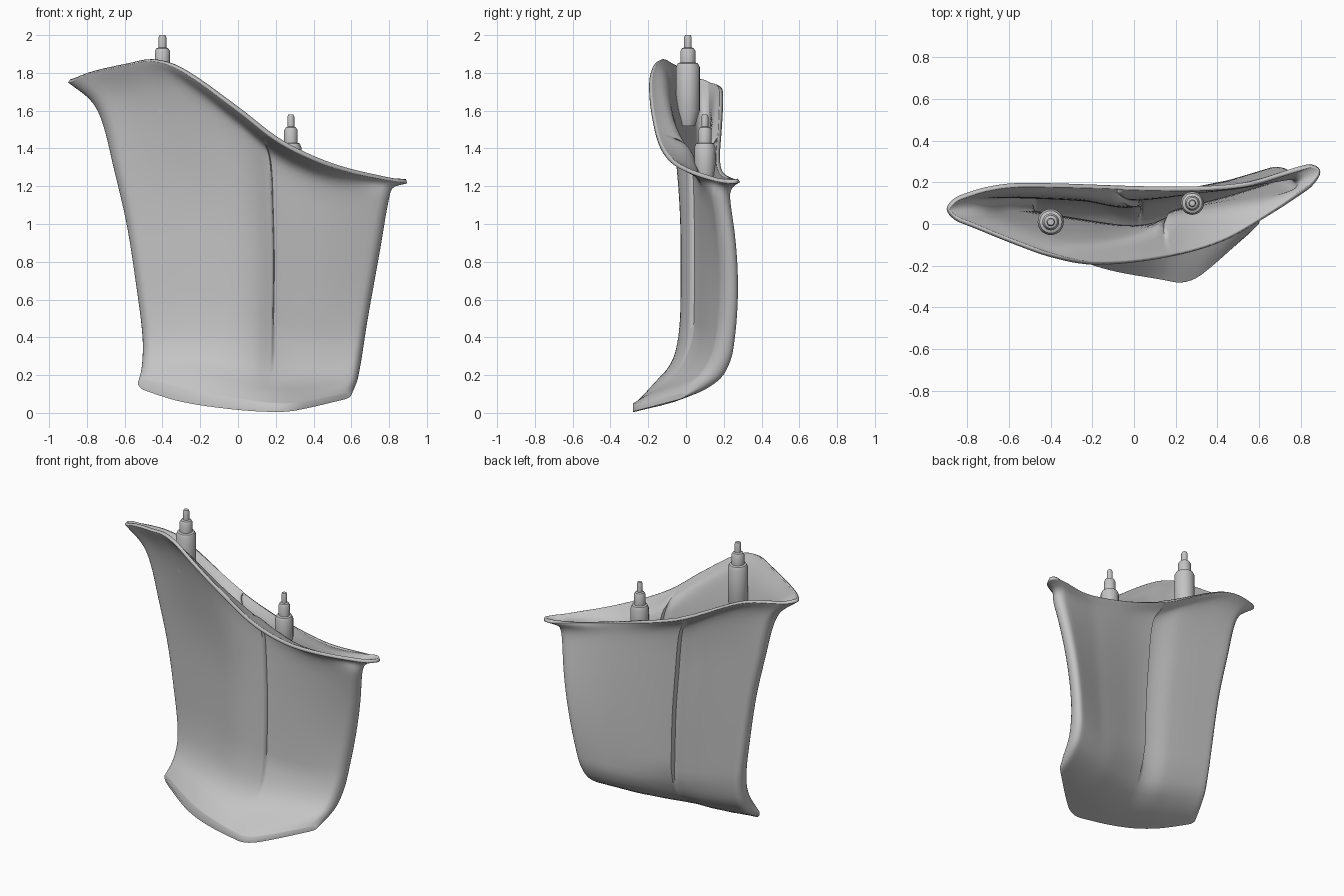
import bpy, bmesh, math

if "Cube" in bpy.data.objects:
    bpy.data.objects.remove(bpy.data.objects["Cube"])

mat = bpy.data.materials.new("plain_grey")
mat.use_nodes = True
GREY = (0.55, 0.55, 0.55, 1)
mat.diffuse_color = GREY
mat.node_tree.nodes["Principled BSDF"].inputs["Base Color"].default_value = GREY


def curve(*pts):
    """Smooth function through (key, value) points."""
    def slope(i):
        a, b = pts[max(i - 1, 0)], pts[min(i + 1, len(pts) - 1)]
        return (b[1] - a[1]) / (b[0] - a[0])

    def f(k):
        i = 0
        while i < len(pts) - 2 and k > pts[i + 1][0]:
            i += 1
        (k0, v0), (k1, v1) = pts[i], pts[i + 1]
        d = k1 - k0
        t = (k - k0) / d
        return ((1 + 2 * t) * (1 - t) ** 2 * v0 + t * (1 - t) ** 2 * d * slope(i)
                + t * t * (3 - 2 * t) * v1 + t * t * (t - 1) * d * slope(i + 1))
    return f


def clamp(v):
    return max(0.0, min(1.0, v))


# Side edges, by relative height
x_low = curve((0, -.53), (.05, -.51), (.15, -.505), (.33, -.54), (.53, -.59),
              (.72, -.66), (.87, -.72), (.94, -.78), (1, -.9))
x_high = curve((0, .6), (.08, .635), (.35, .685), (.7, .755), (.95, .805), (.985, .83), (1, .895))

# Foot edge, walls and rim, by position across the width
foot_y = curve((0, -.04), (.3, -.2), (.6, -.27), (.68, -.28), (.76, -.24), (1, .0))
foot_z = curve((0, .13), (.2, .06), (.45, .018), (.65, .005), (.75, .015), (1, .08))
foot_lip = curve((0, .055), (.2, .075), (.45, .06), (.65, .045), (1, .03))
wall_front = curve((0, .05), (.3, -.012), (.43, -.03), (.52, -.018), (.6, .022), (.8, .1), (1, .19))
wall_back = curve((0, .15), (.3, .13), (.455, .1), (.75, .19), (1, .285))
rim_front_y = curve((0, .03), (.06, -.01), (.17, -.09), (.28, -.16), (.39, -.195), (.56, -.17),
                    (.73, -.09), (.87, .05), (1, .205))
rim_back_y = curve((0, .115), (.1, .175), (.2, .197), (.6, .18), (.8, .2), (.95, .28), (1, .295))
rim_front_z = curve((0, 1.75), (.06, 1.795), (.17, 1.84), (.25, 1.863), (.335, 1.81),
                    (.5, 1.6), (.615, 1.44), (.73, 1.335), (.84, 1.27), (1, 1.215))
rim_back_z = curve((0, 1.75), (.18, 1.7), (.466, 1.44), (.77, 1.28), (1, 1.215))

# How strongly the foot and rim pull on each wall, by relative height
foot_pull = {1: curve((0, 1), (.04, .71), (.08, .39), (.13, .17), (.2, .05), (.3, 0), (1, 0)),
             -1: curve((0, 1), (.03, .6), (.06, .35), (.1, .15), (.16, .04), (.22, 0), (1, 0))}
soft_flare = curve((0, 0), (.5, 0), (.65, .1), (.8, .36), (.9, .61), (.97, .85), (1, 1))
sharp_flare = curve((0, 0), (.8, 0), (.9, .04), (.95, .18), (.98, .5), (1, 1))
back_flare = curve((0, 0), (.7, 0), (.8, .04), (.9, .22), (.96, .55), (1, 1))
SLIT, CREASE = .595, .455


def surface(s, h, side):
    """Point on the front (side 1) or back (side -1) wall, before end rounding."""
    fade = clamp((h - .12) / .15)
    sharp = clamp((s - .25) / .33)
    sharp_pull = sharp_flare(h)
    if side == 1:
        wall = wall_front(s) + (.022 * fade * clamp(1 - (s - SLIT) / .4) if s > SLIT else 0)
        rim_y, rim_z, base = rim_front_y(s), rim_front_z(s), foot_z(s) + foot_lip(s)
        pull = soft_flare(h) + (sharp_pull - soft_flare(h)) * sharp
    else:
        wall = wall_back(s)
        if s > CREASE:
            wall += .033 * fade * clamp(1 - (s - CREASE) / .35)
        rim_y, rim_z, base = rim_back_y(s), rim_back_z(s), foot_z(s)
        pull = back_flare(h) + (sharp_pull - back_flare(h)) * sharp
    # The far end bows: fullest at mid height, leaning forward above and below
    wall -= .3 * s ** 4 * (h - .52) ** 2
    y = wall + (foot_y(s) - wall) * foot_pull[side](h) + (rim_y - wall) * pull
    x = x_low(h) + (x_high(h) - x_low(h)) * s
    return x, y, base + (rim_z - base) * h


def rounded(s, h, side):
    """Wall point with front and back meeting in a round at both ends."""
    x, y, z = surface(s, h, side)
    other = surface(s, h, -side)
    d = clamp(1 - min(s, 1 - s) / .035)
    k = math.sqrt(1 - d * d)
    mid_y, mid_z = (y + other[1]) / 2, (z + other[2]) / 2
    return x, mid_y + (y - mid_y) * k, mid_z + (z - mid_z) * k


# Holder: flat pocket with a forward foot and flared rim
inner = [.035 + .93 * i / 44 for i in range(45)]
round_end = [.035 * (1 - math.cos(math.pi / 2 * i / 5)) for i in range(1, 5)]
columns = sorted(inner + round_end + [1 - s for s in round_end]
                 + [SLIT - .002, SLIT + .002, CREASE - .002, CREASE + .002])
levels = [(1 - math.cos(math.pi * i / 40)) / 2 for i in range(41)]
bm = bmesh.new()
rings = []
for h in levels:
    pts = [rounded(s, h, 1) for s in columns] + [rounded(1, h, 1)]
    pts += [rounded(s, h, -1) for s in reversed(columns)] + [rounded(0, h, 1)]
    rings.append([bm.verts.new(p) for p in pts])
n = len(rings[0])
for low, high in zip(rings, rings[1:]):
    for i in range(n):
        j = (i + 1) % n
        bm.faces.new((low[i], low[j], high[j], high[i]))

# Closed foot edge
bottom, m = rings[0], len(columns)
for i in range(m - 1):
    bm.faces.new((bottom[i + 1], bottom[i], bottom[2 * m - i], bottom[2 * m - 1 - i]))
bm.faces.new((bottom[m - 1], bottom[m + 1], bottom[m]))
bm.faces.new((bottom[0], bottom[n - 1], bottom[n - 2]))


def finish(name, bm, angle):
    mesh = bpy.data.meshes.new(name)
    bm.to_mesh(mesh)
    bm.free()
    mesh.materials.append(mat)
    obj = bpy.data.objects.new(name, mesh)
    bpy.context.collection.objects.link(obj)
    bpy.ops.object.select_all(action='DESELECT')
    obj.select_set(True)
    bpy.context.view_layer.objects.active = obj
    bpy.ops.object.shade_smooth_by_angle(angle=math.radians(angle))
    return obj


holder = finish("holder", bm, 60)
shell = holder.modifiers.new("wall_thickness", 'SOLIDIFY')
shell.thickness = .022
shell.offset = -1


# Stepped pins standing in the pocket
def pin(name, x, y, profile, sides=28):
    bm = bmesh.new()
    rings = []
    for r, z in profile:
        rings.append([bm.verts.new((x + r * math.cos(2 * math.pi * k / sides),
                                    y + r * math.sin(2 * math.pi * k / sides), z))
                      for k in range(sides)])
    for a, b in zip(rings, rings[1:]):
        for k in range(sides):
            j = (k + 1) % sides
            bm.faces.new((a[k], a[j], b[j], b[k]))
    bm.faces.new(rings[0][::-1])
    bm.faces.new(rings[-1])
    finish(name, bm, 35)


def pin_profile(start, shoulder, neck, tip, r):
    return [(r * .6, start), (r, start + .08), (r, shoulder - .02), (r * .85, shoulder),
            (r * .64, shoulder + .005), (r * .64, neck - .015), (r * .5, neck),
            (r * .32, neck + .005), (r * .32, tip - .012), (r * .24, tip)]


pin("tall_pin", -.4, .01, pin_profile(1.52, 1.85, 1.93, 2.0, .063))
pin("short_pin", .28, .1, pin_profile(1.2, 1.425, 1.51, 1.58, .056))
